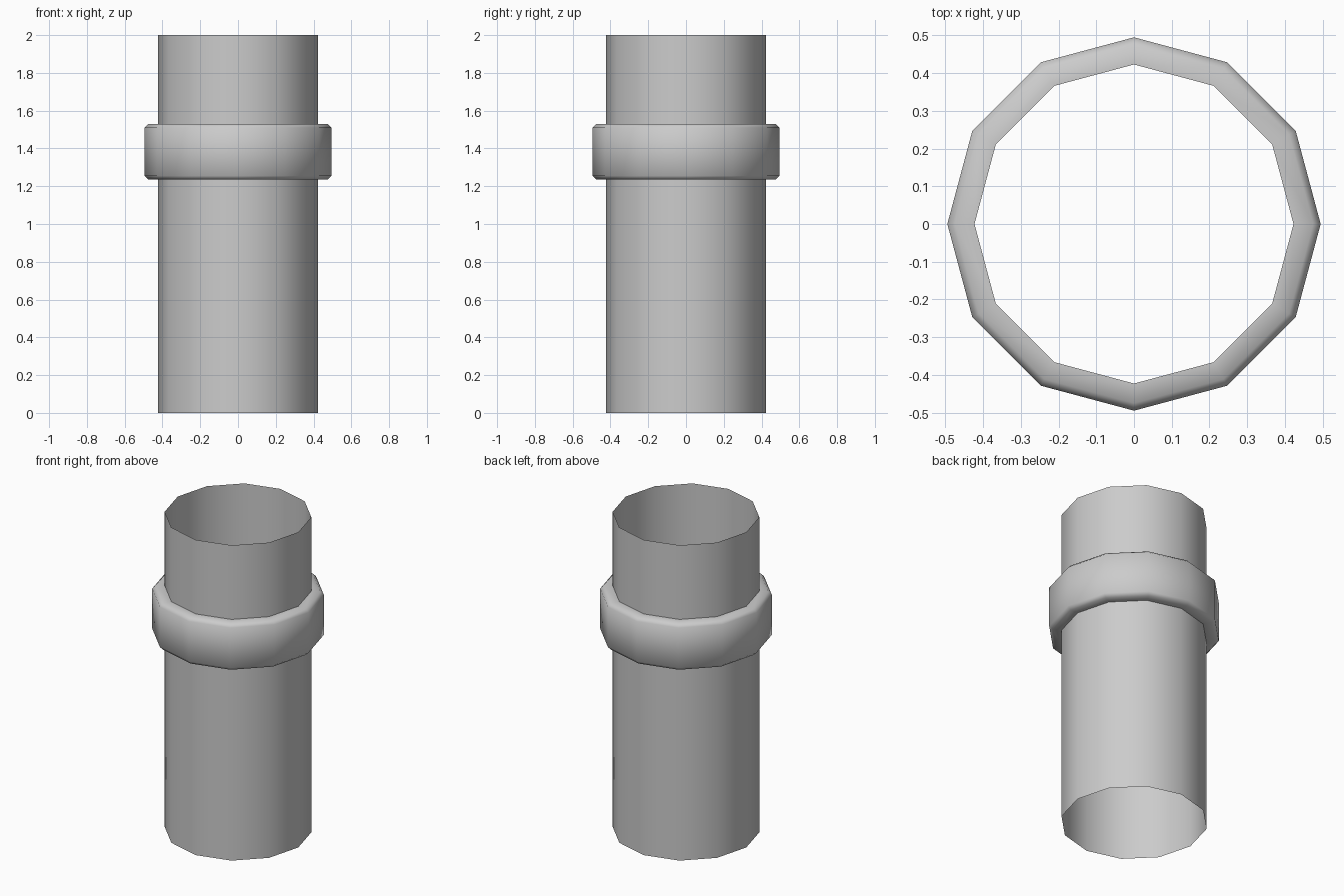
import bpy, bmesh, math

if "Cube" in bpy.data.objects:
    bpy.data.objects.remove(bpy.data.objects["Cube"])

SIDES = 12
PIPE_R = 0.423
COLLAR_R = 0.495


def lathe(name, profile):
    """Revolve (radius, z) points, listed bottom to top, into an open surface."""
    bm = bmesh.new()
    rings = []
    for r, z in profile:
        rings.append([bm.verts.new((r * math.cos(2 * math.pi * i / SIDES),
                                    r * math.sin(2 * math.pi * i / SIDES), z))
                      for i in range(SIDES)])
    for low, high in zip(rings, rings[1:]):
        for i in range(SIDES):
            j = (i + 1) % SIDES
            bm.faces.new((low[i], low[j], high[j], high[i]))
    mesh = bpy.data.meshes.new(name)
    bm.to_mesh(mesh)
    bm.free()
    obj = bpy.data.objects.new(name, mesh)
    bpy.context.collection.objects.link(obj)
    bpy.ops.object.select_all(action='DESELECT')
    obj.select_set(True)
    bpy.context.view_layer.objects.active = obj
    bpy.ops.object.shade_smooth_by_angle(angle=math.radians(50))
    return obj


# Open-ended thin pipe
lathe("pipe", [(PIPE_R, 0), (PIPE_R, 2)])

# Chamfered collar around the pipe
lathe("collar", [(PIPE_R, 1.235), (COLLAR_R - 0.02, 1.235), (COLLAR_R, 1.255),
                 (COLLAR_R, 1.51), (COLLAR_R - 0.02, 1.53), (PIPE_R, 1.53)])
